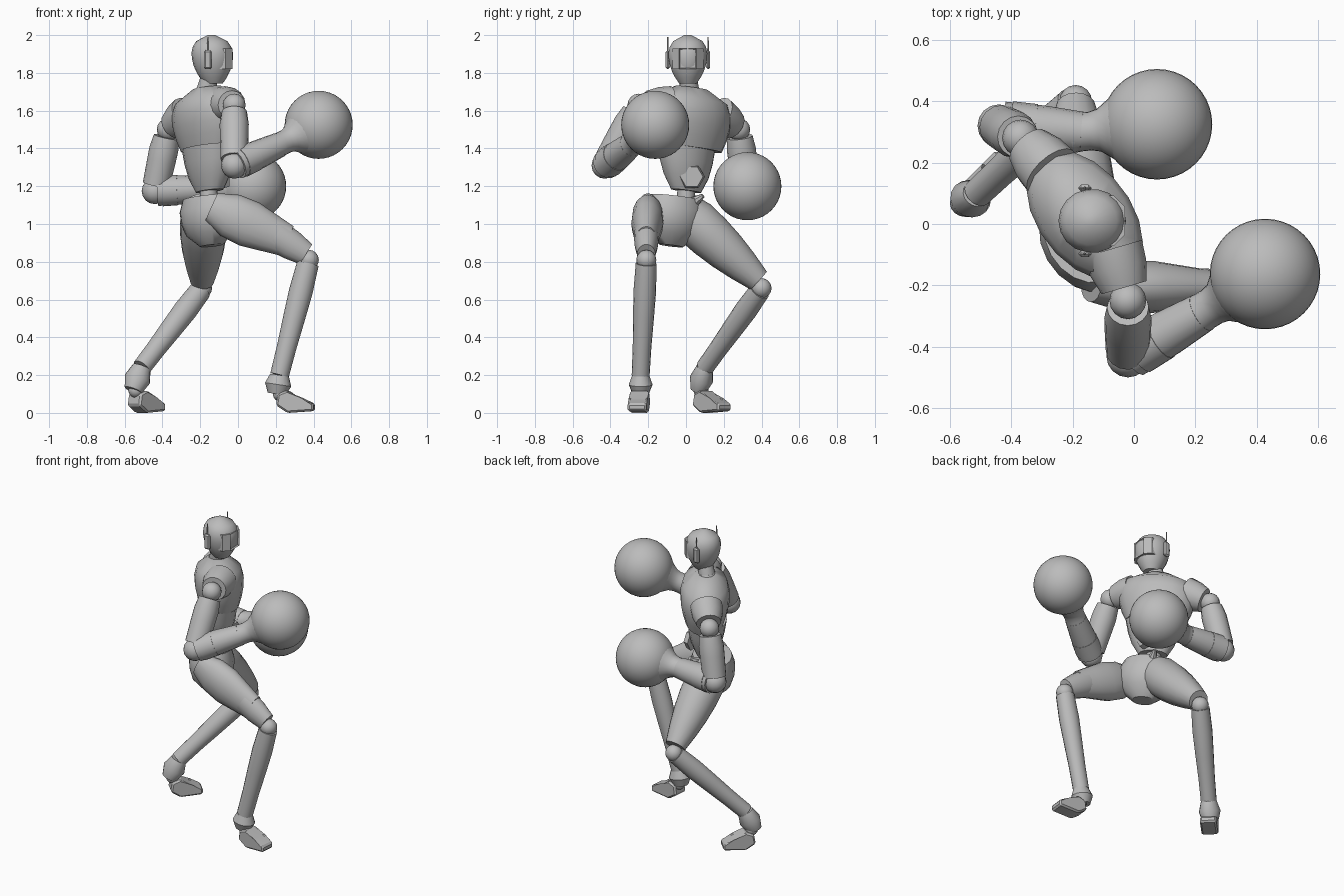
import bpy, bmesh, math
from mathutils import Vector, Matrix

old = bpy.data.objects.get("Cube")
if old:
    bpy.data.objects.remove(old, do_unlink=True)

shade = 0.5
grey = bpy.data.materials.new("plain grey")
grey.use_nodes = True
grey.diffuse_color = (shade, shade, shade, 1)
grey.node_tree.nodes["Principled BSDF"].inputs["Base Color"].default_value = grey.diffuse_color

X, Y, Z = Vector((1, 0, 0)), Vector((0, 1, 0)), Vector((0, 0, 1))
# Twisted body frame: towards its left hand, and towards its chest
LEFT = Vector((-0.6, 0.78, -0.13))
FORWARD = Vector((0.79, 0.61, 0))


def finish(name, bm, angle=40):
    bmesh.ops.recalc_face_normals(bm, faces=bm.faces)
    mesh = bpy.data.meshes.new(name)
    bm.to_mesh(mesh)
    bm.free()
    mesh.materials.append(grey)
    mesh.shade_smooth()
    mesh.set_sharp_from_angle(angle=math.radians(angle))
    obj = bpy.data.objects.new(name, mesh)
    bpy.context.collection.objects.link(obj)
    return obj


def loft(name, start, end, radii, axes, sides):
    """Bridge evenly spaced elliptical rings from start to end."""
    start, end = Vector(start), Vector(end)
    bm = bmesh.new()
    loops = []
    for step, radius in enumerate(radii):
        centre = start.lerp(end, step / (len(radii) - 1))
        angles = [math.tau * side / sides for side in range(sides)]
        loops.append([bm.verts.new(centre + radius * (axes[0] * math.cos(a) + axes[1] * math.sin(a)))
                      for a in angles])
    for low, high in zip(loops, loops[1:]):
        for i in range(sides):
            j = (i + 1) % sides
            bm.faces.new((low[i], low[j], high[j], high[i]))
    bm.faces.new(loops[0])
    bm.faces.new(loops[-1])
    return finish(name, bm)


def torso_part(name, start, end, radii, flat):
    """Level rings in the twisted body frame; flat is depth over width."""
    return loft(name, start, end, radii, (LEFT, FORWARD * flat), 18)


def limb(name, start, end, radii, flat=1.0, sides=16):
    """Straight tube with rings square to its axis; flat scales it sideways."""
    along = (Vector(end) - Vector(start)).normalized()
    side = Y - along * along.dot(Y)
    if side.length < 0.3:
        side = X - along * along.dot(X)
    side.normalize()
    return loft(name, start, end, radii, (side * flat, along.cross(side)), sides)


def ball(name, centre, radius, segments=16):
    bm = bmesh.new()
    bmesh.ops.create_uvsphere(bm, u_segments=segments, v_segments=segments // 2, radius=radius,
                              matrix=Matrix.Translation(centre))
    return finish(name, bm)


def block(centre, size):
    bm = bmesh.new()
    placing = Matrix.Translation(centre) @ Matrix.Diagonal((*size, 1))
    bmesh.ops.create_cube(bm, size=1, matrix=placing)
    return bm


def foot(name, heel, direction):
    """Shoe side profile, extruded across its width."""
    d = Vector(direction).normalized()
    across = d.cross(Z) * 0.05
    profile = [(0, 0.04), (0.01, 0.1), (0.06, 0.12), (0.13, 0.07), (0.2, 0.05), (0.2, 0.01), (0.06, 0)]
    bm = bmesh.new()
    near, far = [[bm.verts.new(Vector(heel) + d * f + Z * z + across * s) for f, z in profile]
                 for s in (-1, 1)]
    bm.faces.new(near)
    bm.faces.new(far)
    for i in range(len(profile)):
        j = (i + 1) % len(profile)
        bm.faces.new((near[i], near[j], far[j], far[i]))
    bmesh.ops.bevel(bm, geom=bm.edges[:], offset=0.01, segments=1, affect='EDGES')
    return finish(name, bm, 25)


def arm(side, chest, shoulder, elbow, wrist, fist):
    """Sleeve, jointed arm and round glove with a flared cuff."""
    chest, shoulder, elbow, wrist, fist = map(Vector, (chest, shoulder, elbow, wrist, fist))
    limb(side + "_sleeve", chest, chest.lerp(shoulder, 0.75), (0.1, 0.095, 0.076))
    ball(side + "_shoulder", shoulder, 0.06)
    limb(side + "_upper_arm", shoulder.lerp(elbow, 0.12), elbow.lerp(shoulder, 0.1),
         (0.068, 0.077, 0.076, 0.074, 0.072))
    ball(side + "_elbow", elbow, 0.07)
    limb(side + "_forearm", elbow.lerp(wrist, 0.06), wrist, (0.08, 0.077, 0.066))
    limb(side + "_forearm_band", elbow.lerp(wrist, 0.15), elbow.lerp(wrist, 0.45), (0.083, 0.08))
    ball(side + "_glove", fist, 0.18, 40)
    back = (wrist - fist).normalized()
    limb(side + "_glove_cuff", fist + back * 0.28, fist + back * 0.13,
         (0.066, 0.063, 0.063, 0.07, 0.092, 0.115), sides=24)


def lower_leg(side, knee, ankle, heel, direction):
    """Knee joint, shin, flared heel and shoe."""
    knee, ankle, heel = map(Vector, (knee, ankle, heel))
    ball(side + "_knee", knee, 0.053)
    limb(side + "_shin", knee.lerp(ankle, 0.03), ankle, (0.058, 0.063, 0.058, 0.052, 0.05), 0.95)
    limb(side + "_heel", ankle, heel, (0.05, 0.07, 0.048), 0.9)
    toward = Vector(direction).normalized()
    ball(side + "_ankle", heel + toward * 0.02, 0.04)
    foot(side + "_foot", (heel.x, heel.y, 0), direction)


# Head, facing +x
middle = 0.01
loft("head", (-0.13, middle, 1.745), (-0.14, middle, 2),
     (0.05, 0.073, 0.09, 0.102, 0.108, 0.11, 0.103, 0.083, 0.02), (X, Y * 0.95), 18)

# Visor: chamfered plate with a recessed front window
bm = block((-0.07, middle, 1.875), (0.08, 0.165, 0.11))
front = [f for f in bm.faces if f.normal.x > 0.9]
uprights = [e for e in front[0].edges if abs(e.verts[0].co.y - e.verts[1].co.y) < 0.01]
bmesh.ops.bevel(bm, geom=uprights, offset=0.036, segments=1, affect='EDGES')
front = [f for f in bm.faces if f.normal.x > 0.9]
bmesh.ops.inset_region(bm, faces=front, thickness=0.008, depth=-0.008)
finish("visor", bm, 30)

# Ear pieces with antennas
for side, s in (("left", 1), ("right", -1)):
    ear = Vector((-0.16, middle + s * 0.107, 1.87))
    bm = block(ear, (0.042, 0.022, 0.1))
    bmesh.ops.bevel(bm, geom=bm.edges[:], offset=0.009, segments=1, affect='EDGES')
    finish(side + "_ear", bm, 30)
    limb(side + "_antenna", ear, ear + Z * 0.12, (0.006, 0.003), sides=6)

# Torso
limb("collar", (-0.17, 0.02, 1.67), (-0.165, 0.02, 1.72), (0.075, 0.052))
limb("neck", (-0.17, 0.02, 1.7), (-0.15, middle, 1.78), (0.052, 0.046))
torso_part("chest", (-0.155, 0.025, 1.4), (-0.165, 0.03, 1.72), (0.19, 0.22, 0.24, 0.245, 0.22, 0.1), 0.62)
torso_part("abdomen", (-0.15, 0, 1.175), (-0.155, 0, 1.41), (0.09, 0.135, 0.16, 0.175), 0.7)
loft("belly_plate", (-0.08, 0.03, 1.25), (-0.045, 0.03, 1.25), (0.07, 0.06), (Y, Z), 6)
limb("spine", (-0.155, 0, 1.08), (-0.155, 0, 1.2), (0.05, 0.045))

# Pelvis with its raised waist tab
torso_part("pelvis", (-0.14, -0.08, 0.885), (-0.16, -0.05, 1.14), (0.07, 0.15, 0.175, 0.18, 0.155), 0.78)
limb("waist_tab", (-0.12, 0.02, 1.1), (-0.09, 0.09, 1.15), (0.04, 0.012), sides=8)

# Right leg, stepping forward
limb("right_thigh", (-0.14, -0.2, 1.09), (0.26, -0.21, 0.91), (0.08, 0.12, 0.125, 0.105, 0.085), 0.68)
limb("right_thigh_cuff", (0.2, -0.21, 0.94), (0.36, -0.21, 0.84), (0.085, 0.08, 0.062), 0.78)
lower_leg("right", (0.375, -0.21, 0.81), (0.22, -0.24, 0.2), (0.205, -0.24, 0.1), (1, -0.1, 0))

# Left leg, trailing
limb("left_thigh", (-0.18, -0.04, 1.09), (-0.19, 0.385, 0.7), (0.1, 0.125, 0.122, 0.11, 0.09, 0.064))
lower_leg("left", (-0.19, 0.4, 0.66), (-0.51, 0.1, 0.24), (-0.555, 0.065, 0.12), (1, 1, 0))

# Arms, raised in guard
arm("right", (-0.07, -0.08, 1.63), (-0.02, -0.25, 1.63), (-0.02, -0.43, 1.31), (0.22, -0.29, 1.42), (0.427, -0.163, 1.525))
arm("left", (-0.27, 0.17, 1.58), (-0.37, 0.28, 1.5), (-0.44, 0.32, 1.175), (-0.17, 0.3, 1.185), (0.075, 0.325, 1.2))
